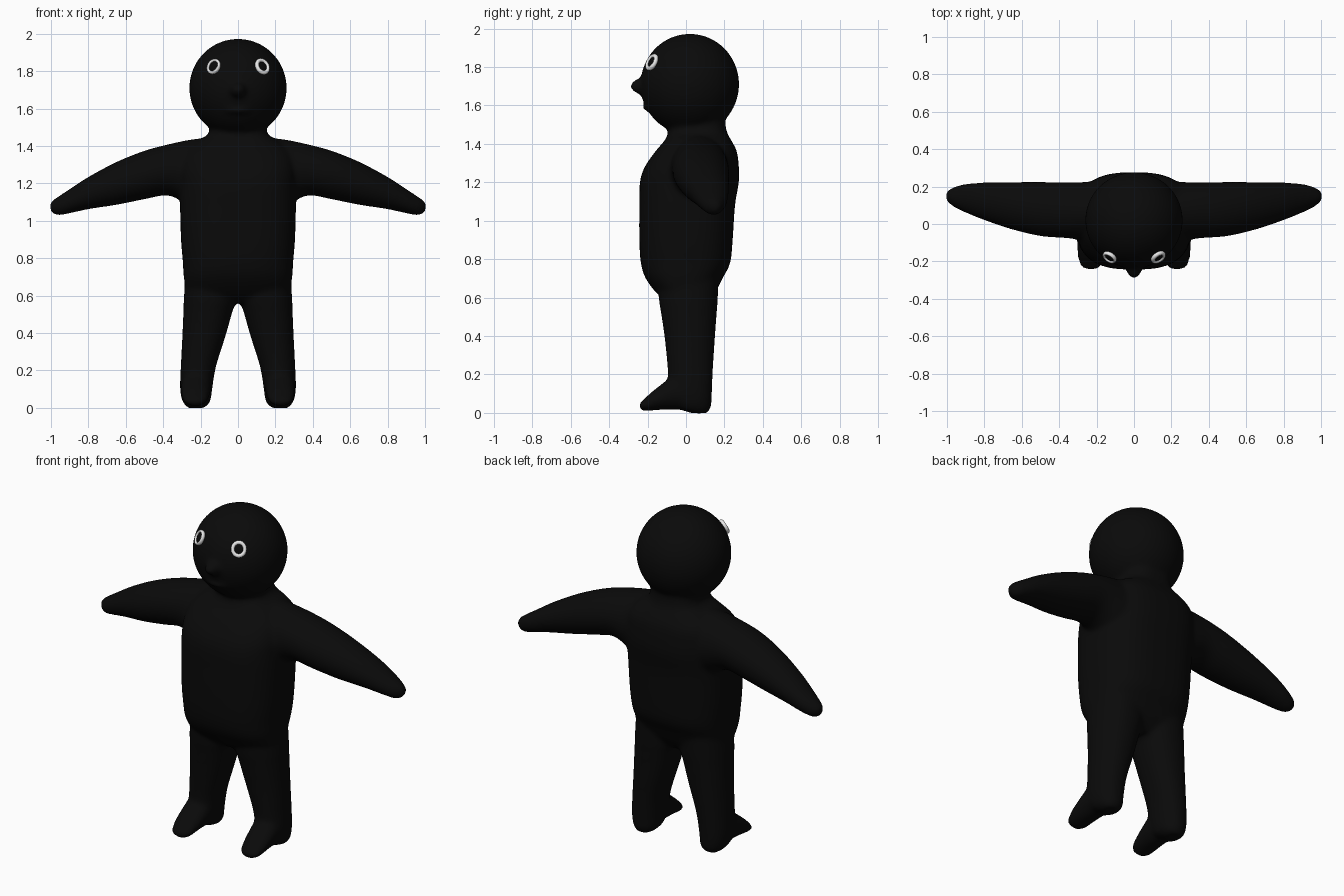
import bpy
import bmesh
import math
from mathutils import Vector, Matrix

cube = bpy.data.objects.get("Cube")
if cube:
    bpy.data.objects.remove(cube, do_unlink=True)


def make_material(name, colour):
    mat = bpy.data.materials.new(name)
    mat.use_nodes = True
    mat.diffuse_color = (*colour, 1)
    mat.node_tree.nodes["Principled BSDF"].inputs["Base Color"].default_value = (*colour, 1)
    return mat


black = make_material("soft black", (0.003, 0.003, 0.003))
white = make_material("eye white", (0.8, 0.8, 0.8))


def catmull(p0, p1, p2, p3, t):
    """Smooth blend between two neighbouring sections."""
    return [0.5 * (2 * b + (c - a) * t + (2 * a - 5 * b + 4 * c - d) * t * t
                   + (3 * b - a - 3 * c + d) * t ** 3)
            for a, b, c, d in zip(p0, p1, p2, p3)]


def loft(bm, axis, sections, power=2.0, sides=40, steps=4, mirror=1):
    """Skin rounded sections (position, low, high, low, high) along an axis."""
    rows = []
    last = len(sections) - 1
    for i in range(last):
        quad = [sections[max(0, min(last, i + k))] for k in (-1, 0, 1, 2)]
        rows += [catmull(*quad, s / steps) for s in range(steps)]
    rows.append(sections[-1])
    rings = []
    for pos, a0, a1, b0, b1 in rows:
        ring = []
        for k in range(sides):
            angle = math.tau * k / sides
            c, s = math.cos(angle), math.sin(angle)
            u = (a0 + a1) / 2 + (a1 - a0) / 2 * math.copysign(abs(c) ** (2 / power), c)
            v = (b0 + b1) / 2 + (b1 - b0) / 2 * math.copysign(abs(s) ** (2 / power), s)
            point = {"x": (pos, u, v), "y": (u, pos, v), "z": (u, v, pos)}[axis]
            ring.append(bm.verts.new((point[0] * mirror, point[1], point[2])))
        rings.append(ring)
    faces = [bm.faces.new(rings[0]), bm.faces.new(rings[-1])]
    for low, high in zip(rings, rings[1:]):
        for k in range(sides):
            n = (k + 1) % sides
            faces.append(bm.faces.new((low[k], low[n], high[n], high[k])))
    bmesh.ops.recalc_face_normals(bm, faces=faces)


def ball(bm, centre, radii):
    matrix = Matrix.Translation(centre) @ Matrix.Diagonal((*radii, 1))
    bmesh.ops.create_uvsphere(bm, u_segments=40, v_segments=24, radius=1, matrix=matrix)


def finish(bm, name, material):
    mesh = bpy.data.meshes.new(name)
    bm.to_mesh(mesh)
    bm.free()
    mesh.materials.append(material)
    obj = bpy.data.objects.new(name, mesh)
    bpy.context.collection.objects.link(obj)
    for poly in mesh.polygons:
        poly.use_smooth = True
    return obj


body = bmesh.new()

# Torso and neck: height, half width, front, back
torso = [(0.56, 0.20, -0.08, 0.10), (0.62, 0.27, -0.15, 0.15), (0.70, 0.29, -0.21, 0.19),
         (0.78, 0.295, -0.235, 0.23), (0.90, 0.305, -0.243, 0.243), (1.08, 0.31, -0.243, 0.255),
         (1.20, 0.31, -0.24, 0.275), (1.28, 0.31, -0.215, 0.275), (1.36, 0.29, -0.16, 0.265),
         (1.42, 0.23, -0.11, 0.235), (1.47, 0.155, -0.09, 0.21), (1.58, 0.15, -0.09, 0.20)]
loft(body, "z", [(z, -w, w, f, b) for z, w, f, b in torso], power=2.7)

# Head with nose and lips
ball(body, (0, 0.02, 1.71), (0.261, 0.257, 0.263))
ball(body, (0, -0.228, 1.70), (0.045, 0.062, 0.042))
for height in (1.632, 1.592):
    ball(body, (0, -0.185, height), (0.08, 0.042, 0.022))

# Limbs, one set for each side
arm = [(0.12, -0.08, 0.23, 1.06, 1.45), (0.25, -0.085, 0.225, 1.08, 1.435),
       (0.37, -0.075, 0.222, 1.135, 1.41), (0.50, -0.065, 0.225, 1.115, 1.375),
       (0.65, -0.03, 0.224, 1.085, 1.315), (0.80, 0.02, 0.222, 1.062, 1.235),
       (0.90, 0.06, 0.215, 1.04, 1.17), (0.97, 0.095, 0.195, 1.028, 1.125),
       (1.004, 0.125, 0.17, 1.055, 1.10)]
leg = [(0.72, 0.0, 0.28, -0.15, 0.17), (0.58, 0.01, 0.29, -0.14, 0.165),
       (0.52, 0.028, 0.292, -0.13, 0.16), (0.38, 0.068, 0.298, -0.11, 0.15),
       (0.22, 0.118, 0.306, -0.095, 0.14), (0.10, 0.138, 0.31, -0.09, 0.135),
       (0.03, 0.15, 0.295, -0.05, 0.13), (-0.002, 0.185, 0.265, 0.03, 0.11)]
foot = [(0.05, 0.15, 0.305, 0.015, 0.20), (-0.06, 0.145, 0.306, 0.016, 0.195),
        (-0.12, 0.15, 0.304, 0.016, 0.155), (-0.18, 0.158, 0.30, 0.012, 0.108),
        (-0.22, 0.17, 0.288, 0.01, 0.07), (-0.244, 0.20, 0.26, 0.02, 0.05)]
for side in (1, -1):
    loft(body, "x", arm, mirror=side)
    loft(body, "z", leg, power=2.2, mirror=side)
    loft(body, "y", foot, mirror=side)

# Fuse everything into one soft skin
figure = finish(body, "body", black)
remesh = figure.modifiers.new("fuse", "REMESH")
remesh.mode = "VOXEL"
remesh.voxel_size = 0.013
remesh.use_smooth_shade = True
soften = figure.modifiers.new("soften", "SMOOTH")
soften.factor = 0.5
soften.iterations = 9

# Eyes: a raised white ring around a dark pupil
for side, label, tube in ((1, "left", 0.0105), (-1, "right", 0.0075)):
    centre = Vector((0.13 * side, -0.178, 1.825))
    normal = (centre - Vector((0, 0.02, 1.71))).normalized()
    place = Matrix.Translation(centre) @ normal.to_track_quat("Z", "Y").to_matrix().to_4x4()
    ring = bmesh.new()
    grid = []
    around, across = 40, 12
    for i in range(around):
        a = math.tau * i / around
        row = []
        for j in range(across):
            b = math.tau * j / across
            reach = 0.033 + tube * math.cos(b)
            row.append(ring.verts.new(place @ Vector(
                (reach * math.cos(a), 1.1 * reach * math.sin(a), 0.012 * math.sin(b)))))
        grid.append(row)
    for i in range(around):
        here, there = grid[i], grid[(i + 1) % around]
        for j in range(across):
            n = (j + 1) % across
            ring.faces.new((here[j], there[j], there[n], here[n]))
    bmesh.ops.recalc_face_normals(ring, faces=ring.faces)
    finish(ring, label + "_eye_ring", white)

    pupil = bmesh.new()
    bmesh.ops.create_uvsphere(pupil, u_segments=24, v_segments=12, radius=1,
                              matrix=place @ Matrix.Diagonal((0.027, 0.031, 0.009, 1)))
    finish(pupil, label + "_pupil", black)
